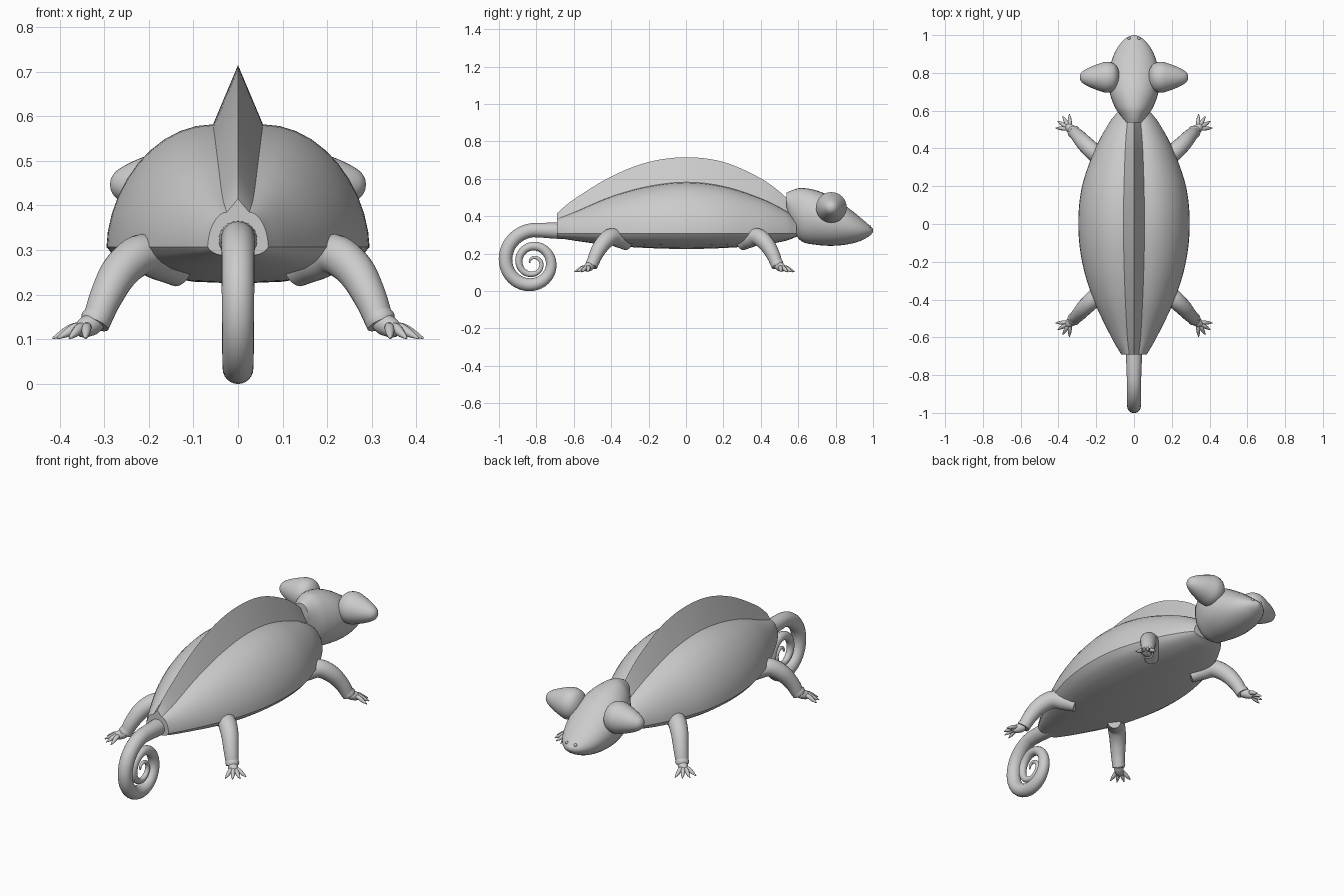
import bpy, bmesh
from math import sin, cos, pi, radians
from mathutils import Vector

if "Cube" in bpy.data.objects:
    bpy.data.objects.remove(bpy.data.objects["Cube"])


def smooth_rows(rows, n):
    """Catmull-Rom subdivision of rows of numbers, n steps per span."""
    pts = [Vector(r) for r in rows]
    out = []
    for i in range(len(pts) - 1):
        b, c = pts[i], pts[i + 1]
        a = pts[i - 1] if i else b * 2 - c
        d = pts[i + 2] if i + 2 < len(pts) else c * 2 - b
        for k in range(n):
            t = k / n
            out.append(((b * 2) + (c - a) * t + (a * 2 - b * 5 + c * 4 - d) * t * t
                        + (b * 3 - a - c * 3 + d) * t ** 3) * 0.5)
    return out + [pts[-1]]


def loft(name, rings, angle=40):
    """Skin a list of closed rings and cap both ends."""
    bm = bmesh.new()
    loops = [[bm.verts.new(p) for p in r] for r in rings]
    n = len(rings[0])
    for a, b in zip(loops, loops[1:]):
        for i in range(n):
            bm.faces.new((a[i], a[(i + 1) % n], b[(i + 1) % n], b[i]))
    bm.faces.new(loops[0])
    bm.faces.new(loops[-1])
    bmesh.ops.recalc_face_normals(bm, faces=bm.faces)
    me = bpy.data.meshes.new(name)
    bm.to_mesh(me)
    bm.free()
    ob = bpy.data.objects.new(name, me)
    bpy.context.collection.objects.link(ob)
    bpy.ops.object.select_all(action='DESELECT')
    ob.select_set(True)
    bpy.context.view_layer.objects.active = ob
    bpy.ops.object.shade_smooth_by_angle(angle=radians(angle))
    return ob


def tube(name, pts, radii, side, n=20):
    """Round tube along a planar path; side is the plane normal."""
    pts = [Vector(p) for p in pts]
    side = Vector(side).normalized()
    rings = []
    for i, p in enumerate(pts):
        tan = (pts[min(i + 1, len(pts) - 1)] - pts[max(i - 1, 0)]).normalized()
        up = side.cross(tan).normalized()
        rings.append([p + (side * cos(2 * pi * k / n) + up * sin(2 * pi * k / n)) * radii[i]
                      for k in range(n)])
    return loft(name, rings)


# body: y, half width, ridge z, crease x, crease z, belly z
body_rows = [(-0.69, 0.068, 0.415, 0.025, 0.385, 0.285),
             (-0.60, 0.12, 0.49, 0.035, 0.42, 0.27),
             (-0.40, 0.215, 0.612, 0.046, 0.505, 0.243),
             (-0.20, 0.275, 0.690, 0.053, 0.56, 0.23),
             (0.00, 0.295, 0.715, 0.056, 0.582, 0.225),
             (0.20, 0.275, 0.690, 0.053, 0.56, 0.23),
             (0.40, 0.205, 0.602, 0.046, 0.495, 0.245),
             (0.53, 0.135, 0.505, 0.036, 0.43, 0.268),
             (0.59, 0.09, 0.43, 0.025, 0.38, 0.29)]
rings = []
for y, w, top, cx, cz, bot in smooth_rows(body_rows, 6):
    zs = 0.307
    half = [(0, top), (cx * 0.5, (top + cz) / 2)]
    for k in range(11):
        a = k / 10 * pi / 2
        half.append((cx + (w - cx) * sin(a), zs + (cz - zs) * max(cos(a), 0) ** 1.12))
    half += [(w * f, zs - (zs - bot) * g) for f, g in
             ((0.93, 0.3), (0.84, 0.52), (0.68, 0.75), (0.34, 0.95), (0, 1))]
    ring = half + [(-x, z) for x, z in half[-2:0:-1]]
    rings.append([(x, y, z) for x, z in ring])
loft("body", rings, 32)

# head: y, half width, top z, bottom z
head_rows = [(0.537, 0.04, 0.525, 0.44), (0.57, 0.068, 0.54, 0.33),
             (0.62, 0.102, 0.551, 0.265), (0.70, 0.13, 0.537, 0.247),
             (0.78, 0.135, 0.502, 0.242), (0.86, 0.12, 0.45, 0.249),
             (0.93, 0.09, 0.395, 0.267), (0.98, 0.048, 0.352, 0.294),
             (1.0, 0.008, 0.332, 0.316)]
rings = []
for y, w, top, bot in smooth_rows(head_rows, 5):
    mid, hh = (top + bot) / 2, (top - bot) / 2
    rings.append([(w * cos(2 * pi * k / 32), y, mid + hh * sin(2 * pi * k / 32))
                  for k in range(32)])
loft("head", rings, 50)

# cone-shaped eye turrets and nostrils
eye_rows = [(0.075, 0.003), (0.083, 0.042), (0.105, 0.072), (0.145, 0.082),
            (0.19, 0.07), (0.24, 0.05), (0.272, 0.031), (0.284, 0.015), (0.287, 0.002)]
for s, tag in ((1, "right"), (-1, "left")):
    loft("eye_" + tag, [[(s * x, 0.777 + r * cos(2 * pi * k / 32), 0.447 + r * sin(2 * pi * k / 32))
                         for k in range(32)] for x, r in smooth_rows(eye_rows, 4)], 60)
    bpy.ops.mesh.primitive_uv_sphere_add(segments=12, ring_count=8, radius=0.008,
                                         location=(s * 0.026, 0.982, 0.345))
    bpy.context.object.name = "nostril_" + tag
    bpy.ops.object.shade_smooth()

# curled tail: straight root, then a spiral of (quarter turn, distance, radius)
coil = [(0, 0.176, 0.038), (1, 0.145, 0.036), (2, 0.115, 0.034), (3, 0.098, 0.028),
        (4, 0.090, 0.023), (5, 0.074, 0.019), (6, 0.060, 0.014), (7, 0.045, 0.011),
        (8, 0.028, 0.008), (9, 0.015, 0.004)]
pts = [(0, -0.65, 0.322), (0, -0.70, 0.323), (0, -0.76, 0.325)]
radii = [0.044, 0.043, 0.040]
for q, d, r in smooth_rows(coil, 10):
    a = q * pi / 2
    pts.append((0, -0.819 - d * sin(a), 0.15 + d * cos(a)))
    radii.append(r)
tube("tail", pts, radii, (1, 0, 0), 24)

# four arched legs with ankle cuff, palm and splayed toes
leg_rows = [(0.13, 0.305, 0.25, 0.034), (0.17, 0.345, 0.274, 0.044),
            (0.215, 0.39, 0.29, 0.046), (0.262, 0.435, 0.255, 0.043),
            (0.296, 0.473, 0.195, 0.037), (0.320, 0.497, 0.132, 0.031)]
for sx, lr in ((1, "right"), (-1, "left")):
    for sy, fb in ((1, "front"), (-1, "hind")):
        tag = fb + "_" + lr
        oy = -0.008

        def put(x, y, z):
            return Vector((sx * x, sy * y + oy, z))
        plane = (sx, -sy, 0)
        path = smooth_rows(leg_rows, 6)
        tube("leg_" + tag, [put(*p[:3]) for p in path], [p[3] for p in path], plane)
        tube("cuff_" + tag, [put(0.314, 0.491, 0.155), put(0.318, 0.495, 0.145), put(0.322, 0.499, 0.134)],
             [0.031, 0.035, 0.031], plane)
        foot = [(0.315, 0.492, 0.138, 0.02), (0.33, 0.507, 0.133, 0.025),
                (0.35, 0.525, 0.122, 0.02), (0.36, 0.535, 0.116, 0.008)]
        foot = smooth_rows(foot, 3)
        tube("palm_" + tag, [put(*p[:3]) for p in foot], [p[3] for p in foot], plane, 16)
        for i, deg in enumerate((-42, -14, 14, 42)):
            a = radians(45 + deg)
            toe = [(0.0, 0.130, 0.009), (0.03, 0.126, 0.011), (0.055, 0.113, 0.009), (0.078, 0.102, 0.002)]
            toe = smooth_rows(toe, 3)
            tube("toe_%d_%s" % (i + 1, tag),
                 [put(0.338 + d * cos(a), 0.512 + d * sin(a), z) for d, z, r in toe],
                 [t[2] for t in toe], (-sx * sin(a), sy * cos(a), 0), 10)
